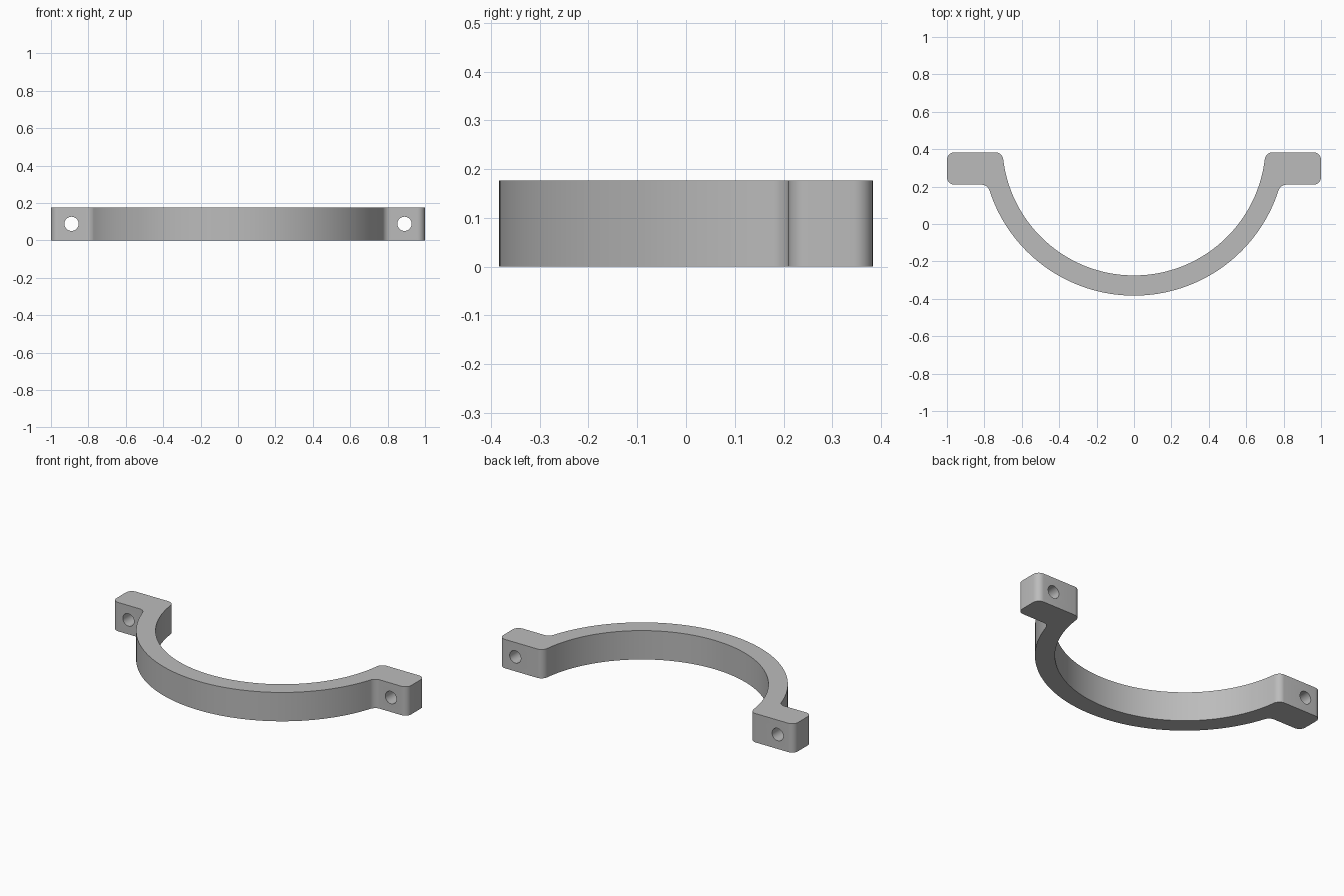
import bpy, bmesh, math
from mathutils import Vector

if "Cube" in bpy.data.objects:
    bpy.data.objects.remove(bpy.data.objects["Cube"])

HEIGHT = 0.177
CENTRE_Y, R_IN, R_OUT = 0.429, 0.704, 0.812
TAB_BACK, TAB_FRONT, FILLET = 0.383, 0.21, 0.04


def arc(radius, y_end, n=40):
    """Right half of the band arc, from the middle up to height y_end."""
    end = math.asin((y_end - CENTRE_Y) / radius)
    out = []
    for i in range(n + 1):
        a = -math.pi / 2 + (end + math.pi / 2) * i / n
        out.append(Vector((radius * math.cos(a), CENTRE_Y + radius * math.sin(a))))
    return out


def fillet(p, corner, q, n=8):
    """Rounded corner from p to q."""
    p, corner, q = Vector(p), Vector(corner), Vector(q)
    return [p + (corner - p) * math.sin(t) + (q - corner) * (1 - math.cos(t))
            for t in (math.pi / 2 * i / n for i in range(n + 1))]


# Right half outline: inner arc, rounded tab, outer arc back to the middle
inner = arc(R_IN, TAB_BACK - FILLET)
outer = arc(R_OUT, TAB_FRONT - 0.03)
a, b, f = inner[-1], outer[-1], FILLET
half = inner[:-1]
half += fillet(a, (a.x + 0.004, TAB_BACK), (a.x + f, TAB_BACK))
half += fillet((1 - f, TAB_BACK), (1, TAB_BACK), (1, TAB_BACK - f))
half += fillet((1, TAB_FRONT + f), (1, TAB_FRONT), (1 - f, TAB_FRONT))
half += fillet((b.x + 0.04, TAB_FRONT), (b.x + 0.01, TAB_FRONT), b)
half += outer[-2::-1]
outline = half + [Vector((-p.x, p.y)) for p in reversed(half[1:-1])]

# Extruded clamp body
bm = bmesh.new()
face = bm.faces.new([bm.verts.new((p.x, p.y, 0)) for p in outline])
top = bmesh.ops.extrude_face_region(bm, geom=[face])["geom"]
bmesh.ops.translate(bm, vec=(0, 0, HEIGHT),
                    verts=[v for v in top if isinstance(v, bmesh.types.BMVert)])
bmesh.ops.recalc_face_normals(bm, faces=bm.faces)
mesh = bpy.data.meshes.new("clamp_half")
bm.to_mesh(mesh)
bm.free()
clamp = bpy.data.objects.new("clamp_half", mesh)
bpy.context.collection.objects.link(clamp)

grey = bpy.data.materials.new("plain grey")
grey.diffuse_color = (0.5, 0.5, 0.5, 1)
grey.use_nodes = True
grey.node_tree.nodes["Principled BSDF"].inputs["Base Color"].default_value = grey.diffuse_color
mesh.materials.append(grey)

# Bolt holes through both tabs
for side, name in ((-1, "left"), (1, "right")):
    bpy.ops.mesh.primitive_cylinder_add(
        vertices=40, radius=0.038, depth=0.5,
        location=(side * 0.89, 0.3, HEIGHT / 2), rotation=(math.pi / 2, 0, 0))
    cutter = bpy.context.object
    cutter.name = name + "_bolt_hole_cutter"
    cutter.data.materials.append(grey)
    cutter.hide_render = True
    cutter.hide_set(True)
    cut = clamp.modifiers.new(name + "_bolt_hole", "BOOLEAN")
    cut.operation, cut.solver, cut.object = "DIFFERENCE", "EXACT", cutter

# Apply the cuts, then smooth the curved walls
bpy.ops.object.select_all(action="DESELECT")
bpy.context.view_layer.objects.active = clamp
clamp.select_set(True)
for m in list(clamp.modifiers):
    bpy.ops.object.modifier_apply(modifier=m.name)
bpy.ops.object.shade_smooth_by_angle(angle=math.radians(30))
